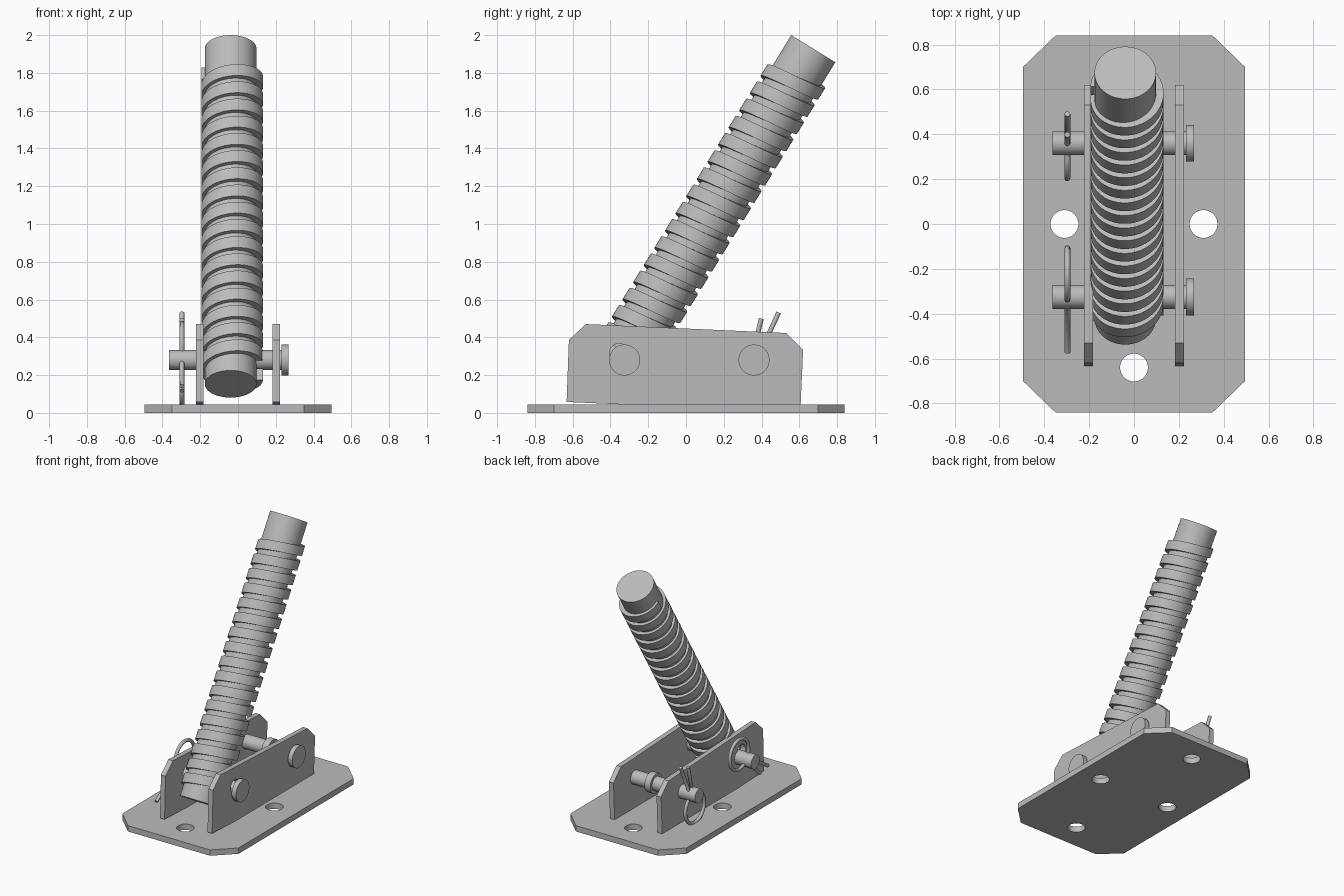
import bpy, bmesh, math
from mathutils import Vector, Matrix

old = bpy.data.objects.get("Cube")
if old:
    bpy.data.objects.remove(old)

steel = bpy.data.materials.new("grey steel")
steel.use_nodes = True
GREY = (0.5, 0.5, 0.5, 1)
steel.diffuse_color = GREY
steel.node_tree.nodes["Principled BSDF"].inputs["Base Color"].default_value = GREY


def finish(name, bm, smooth=True):
    bmesh.ops.recalc_face_normals(bm, faces=bm.faces[:])
    mesh = bpy.data.meshes.new(name)
    bm.to_mesh(mesh)
    bm.free()
    ob = bpy.data.objects.new(name, mesh)
    bpy.context.collection.objects.link(ob)
    mesh.materials.append(steel)
    if smooth:
        bpy.ops.object.select_all(action='DESELECT')
        ob.select_set(True)
        bpy.context.view_layer.objects.active = ob
        bpy.ops.object.shade_smooth_by_angle(angle=math.radians(30))
    return ob


def add_rod(bm, a, b, r, sides=48):
    a, b = Vector(a), Vector(b)
    turn = (b - a).to_track_quat('Z', 'Y').to_matrix().to_4x4()
    bmesh.ops.create_cone(bm, cap_ends=True, segments=sides, radius1=r, radius2=r,
                          depth=(b - a).length, matrix=Matrix.Translation((a + b) / 2) @ turn)


def extruded(name, points, shift):
    bm = bmesh.new()
    face = bm.faces.new([bm.verts.new(p) for p in points])
    new = bmesh.ops.extrude_face_region(bm, geom=[face])["geom"]
    bmesh.ops.translate(bm, verts=[v for v in new if isinstance(v, bmesh.types.BMVert)], vec=shift)
    return finish(name, bm, False)


def cut(ob, rods):
    bm = bmesh.new()
    for rod in rods:
        add_rod(bm, *rod)
    cutter = finish(ob.name + "_cutter", bm, False)
    mod = ob.modifiers.new("holes", 'BOOLEAN')
    mod.object, mod.solver = cutter, 'EXACT'
    bpy.context.view_layer.update()
    baked = bpy.data.meshes.new_from_object(ob.evaluated_get(bpy.context.evaluated_depsgraph_get()))
    ob.modifiers.clear()
    ob.data = baked
    bpy.data.objects.remove(cutter)


# Base plate with clipped corners and four bolt holes
outline = [(.35, -.84), (.495, -.70), (.495, .70), (.35, .84),
           (-.35, .84), (-.495, .70), (-.495, -.70), (-.35, -.84)]
base = extruded("base_plate", [(x, y, 0) for x, y in outline], (0, 0, .045))
cut(base, [((x, y, -.1), (x, y, .2), .062) for x, y in ((.31, 0), (-.31, 0), (0, .64), (0, -.64))])

# Side plates, tipped slightly forward, with pin holes
PINS = (-.325, .36)
PIN_Z = .28
side = [(-.632, .058), (-.62, .386), (-.53, .47), (.53, .423), (.62, .333), (.605, .003)]
for name, x in (("left_side_plate", .183), ("right_side_plate", -.222)):
    plate = extruded(name, [(x, y, z) for y, z in side], (.039, 0, 0))
    cut(plate, [((x - .1, -.355, .317), (x + .1, -.355, .317), .05)])

# Cross pins with heads and middle collars
for name, y in zip(("front", "back"), PINS):
    bm = bmesh.new()
    for x0, x1, r in ((-.364, .24, .053), (.231, .267, .082), (0, .05, .075)):
        add_rod(bm, (x0, y, PIN_Z), (x1, y, PIN_Z), r)
    finish(name + "_pin", bm)

# Split clips: a loop with two splayed legs through each pin
for name, y, angle in (("front", PINS[0], 218), ("back", PINS[1], 71)):
    path = [(.22, .035), (0, .012)]
    for i in range(25):
        t = math.radians(25 + 310 * i / 24)
        path.append((-.13 + .115 * math.cos(t), .115 * math.sin(t)))
    path += [(0, -.012), (.28, -.042)]
    curve = bpy.data.curves.new(name + "_clip", 'CURVE')
    curve.dimensions = '3D'
    curve.bevel_depth, curve.bevel_resolution, curve.use_fill_caps = .013, 2, True
    spline = curve.splines.new('POLY')
    spline.points.add(len(path) - 1)
    c, s = math.cos(math.radians(angle)), math.sin(math.radians(angle))
    for p, (u, v) in zip(spline.points, path):
        p.co = (-.297, y + u * c - v * s, PIN_Z + u * s + v * c, 1)
    curve.materials.append(steel)
    bpy.context.collection.objects.link(bpy.data.objects.new(name + "_clip", curve))

# Leaning rod
LOW, HIGH = Vector((-.039, -.421, .153)), Vector((-.039, .674, 1.928))
axis = (HIGH - LOW).normalized()
bm = bmesh.new()
add_rod(bm, LOW, HIGH, .137, 64)
finish("threaded_rod", bm)

# Square thread wound around the rod
PITCH, STEPS, TURNS = .107, 48, 17.5
across = axis.cross(Vector((1, 0, 0)))
bm = bmesh.new()
previous = None
for i in range(int(STEPS * TURNS) + 1):
    t = math.tau * i / STEPS
    out = Vector((1, 0, 0)) * math.cos(t) + across * math.sin(t)
    centre = LOW + axis * (.06 + PITCH * i / STEPS) + Vector((.008, 0, 0))
    ring = [bm.verts.new(centre + out * r + axis * h)
            for r, h in ((.12, -.035), (.163, -.035), (.163, .035), (.12, .035))]
    if previous:
        for k in range(4):
            bm.faces.new((previous[k], previous[k - 1], ring[k - 1], ring[k]))
    else:
        bm.faces.new(ring)
    previous = ring
bm.faces.new(previous)
finish("screw_thread", bm)
